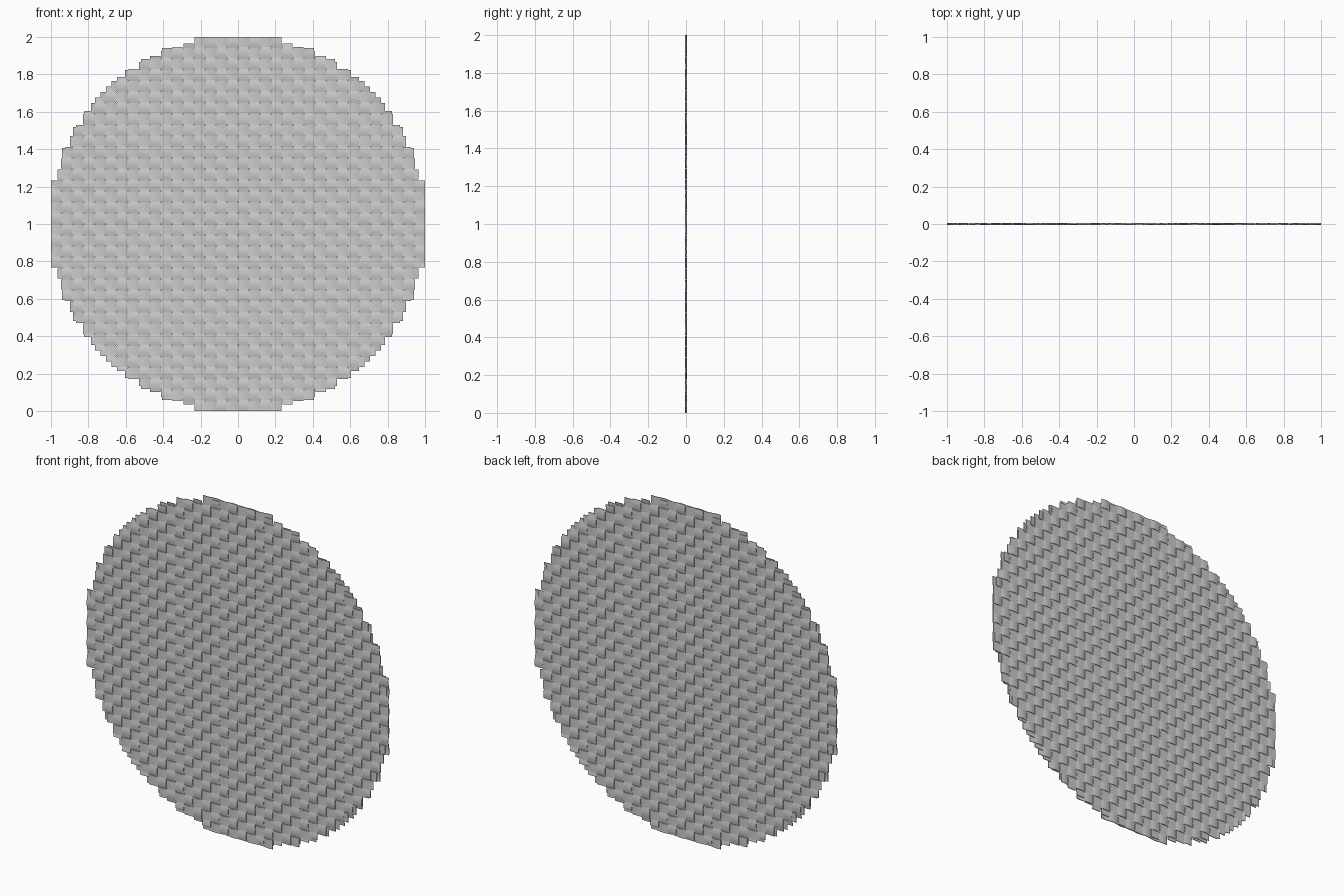
import bpy, bmesh, math

if "Cube" in bpy.data.objects:
    bpy.data.objects.remove(bpy.data.objects["Cube"])

N = 34                 # ribbons in each direction
GAP = 0.08             # gap as a fraction of the pitch
P = 2 / (N - GAP)      # pitch
W = P * (1 - GAP)      # ribbon width
R = 1.0
AMP, T = 0.004, 0.004  # weave height and ribbon thickness


def wave(s, i):
    """Over-one-under-one height along ribbon i."""
    return AMP * math.sin(math.pi * s / P + math.pi * i)


def ribbon_set(name, vertical):
    bm = bmesh.new()
    for i in range(N):
        c = (i - (N - 1) / 2) * P
        half = math.sqrt(R * R - c * c)
        # Sample four times per crossing, plus the exact cut ends
        n = int(half / (P / 4))
        stations = [k * P / 4 for k in range(-n, n + 1)]
        stations = [-half] + [s for s in stations if abs(s) < half - 0.003] + [half]
        rings = []
        for s in stations:
            y = wave(s, i) * (-1 if vertical else 1)
            if not vertical:
                y = wave(s, i)
            ring = []
            for a, b in ((-1, -1), (1, -1), (1, 1), (-1, 1)):
                u, v = c + a * W / 2, y + b * T / 2
                ring.append(bm.verts.new((u, v, s + R) if vertical else (s, v, u + R)))
            rings.append(ring)
        for r0, r1 in zip(rings, rings[1:]):
            for k in range(4):
                bm.faces.new((r0[k], r0[(k + 1) % 4], r1[(k + 1) % 4], r1[k]))
        bm.faces.new(rings[0])
        bm.faces.new(rings[-1])
    bmesh.ops.recalc_face_normals(bm, faces=bm.faces)
    me = bpy.data.meshes.new(name)
    bm.to_mesh(me)
    bm.free()
    ob = bpy.data.objects.new(name, me)
    bpy.context.collection.objects.link(ob)
    bpy.context.view_layer.objects.active = ob
    ob.select_set(True)
    bpy.ops.object.shade_smooth_by_angle(angle=math.radians(40))
    ob.select_set(False)


# Upright and level ribbons interlaced into a round woven panel
ribbon_set("upright_ribbons", True)
ribbon_set("level_ribbons", False)
